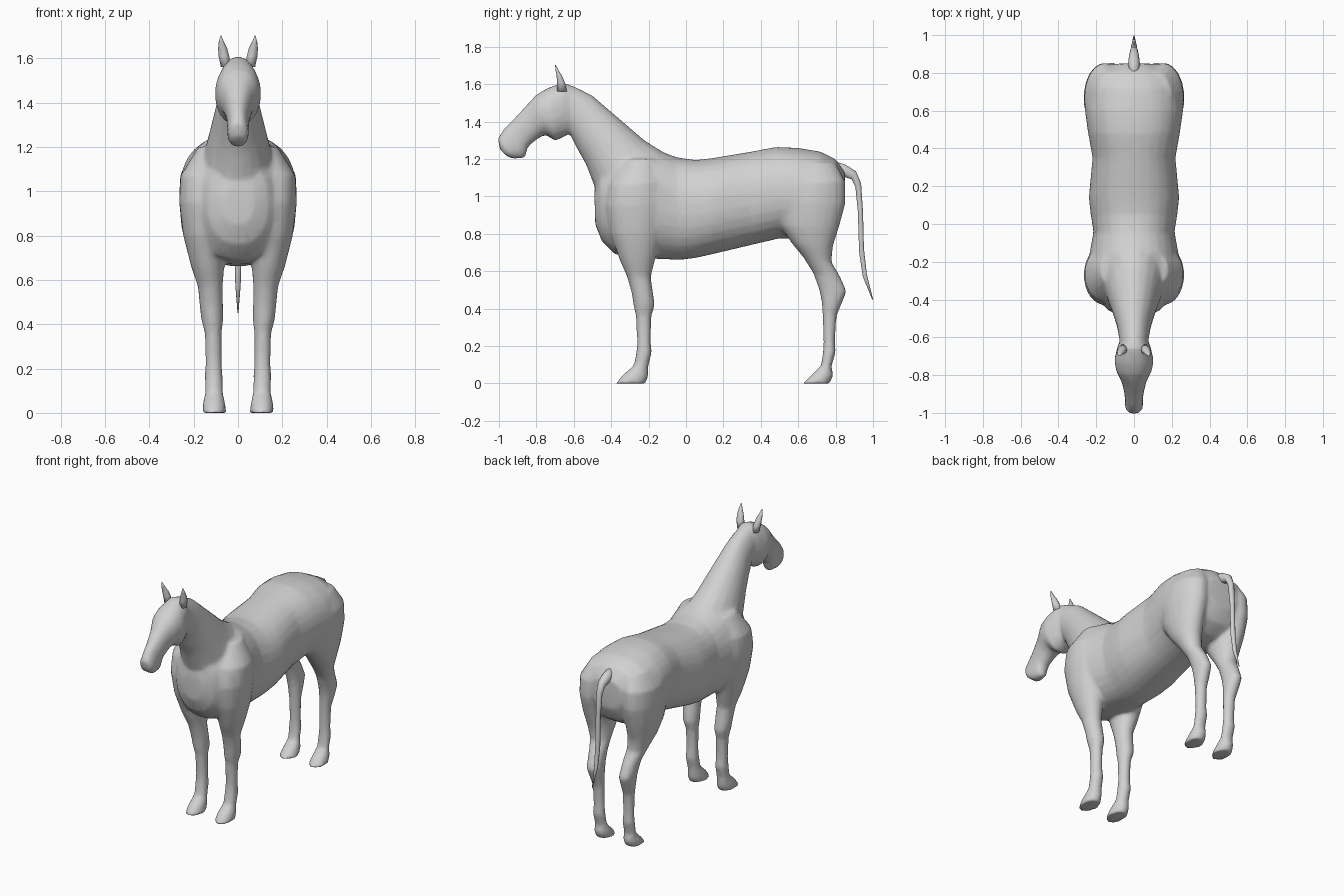
import bpy, bmesh, math
from mathutils import Vector

grey = bpy.data.materials.new("light grey coat")
grey.diffuse_color = (0.64, 0.64, 0.64, 1)


def loft(bm, rows, side=1, n=20, power=2.0):
    """Skin rings; each row is y, z of two opposite edge points, half width, centre x."""
    rings = []
    for ya, za, yb, zb, w, *cx in rows:
        a, b = Vector((0, ya, za)), Vector((0, yb, zb))
        mid, half = (a + b) / 2, (a - b) / 2
        x0 = side * cx[0] if cx else 0
        ring = []
        for i in range(n):
            t = 2 * math.pi * (i + 0.5) / n
            c, s = math.cos(t), math.sin(t)
            p = mid + half * math.copysign(abs(c) ** (2 / power), c)
            p.x = x0 + w * math.copysign(abs(s) ** (2 / power), s)
            ring.append(bm.verts.new(p))
        rings.append(ring)
    faces = [bm.faces.new(rings[0]), bm.faces.new(rings[-1][::-1])]
    for r, q in zip(rings, rings[1:]):
        for i in range(n):
            j = (i + 1) % n
            faces.append(bm.faces.new((r[i], q[i], q[j], r[j])))
    bmesh.ops.recalc_face_normals(bm, faces=faces)


def finish(bm, name):
    mesh = bpy.data.meshes.new(name)
    bm.to_mesh(mesh)
    bm.free()
    mesh.materials.append(grey)
    ob = bpy.data.objects.new(name, mesh)
    bpy.context.collection.objects.link(ob)
    for p in mesh.polygons:
        p.use_smooth = True
    return ob


# Barrel: top edge, bottom edge, half width
torso = [
    (-0.49, 1.03, -0.485, 0.85, 0.07), (-0.46, 1.14, -0.45, 0.76, 0.14),
    (-0.38, 1.20, -0.38, 0.69, 0.20), (-0.25, 1.25, -0.27, 0.67, 0.235),
    (-0.15, 1.245, -0.15, 0.665, 0.235), (-0.05, 1.21, -0.03, 0.66, 0.215),
    (0.05, 1.195, 0.05, 0.67, 0.23), (0.14, 1.205, 0.14, 0.69, 0.24),
    (0.35, 1.24, 0.35, 0.74, 0.22), (0.48, 1.265, 0.50, 0.775, 0.245),
    (0.60, 1.26, 0.62, 0.77, 0.262), (0.72, 1.24, 0.72, 0.79, 0.25),
    (0.80, 1.20, 0.80, 0.84, 0.20), (0.85, 1.13, 0.845, 0.93, 0.11),
]
# Neck: crest, throat, half width
neck = [
    (0.0, 1.19, -0.25, 0.80, 0.18), (-0.12, 1.238, -0.45, 0.90, 0.18),
    (-0.22, 1.30, -0.485, 1.04, 0.15), (-0.38, 1.437, -0.535, 1.17, 0.115),
    (-0.50, 1.54, -0.585, 1.26, 0.09), (-0.60, 1.59, -0.63, 1.35, 0.077),
    (-0.68, 1.59, -0.68, 1.36, 0.07),
]
# Head: brow line, jaw line, half width
head = [
    (-0.59, 1.585, -0.58, 1.42, 0.05), (-0.66, 1.61, -0.62, 1.335, 0.085),
    (-0.74, 1.58, -0.70, 1.295, 0.105), (-0.80, 1.545, -0.75, 1.33, 0.095),
    (-0.86, 1.48, -0.79, 1.31, 0.068), (-0.92, 1.415, -0.845, 1.265, 0.053),
    (-0.975, 1.36, -0.86, 1.205, 0.048), (-1.007, 1.31, -0.92, 1.20, 0.048),
    (-0.995, 1.25, -0.95, 1.21, 0.035),
]
# Legs: front edge, back edge, half width, centre x
front_leg = [
    (-0.375, 0.0, -0.215, 0.0, 0.056, 0.108), (-0.34, 0.045, -0.20, 0.045, 0.05, 0.108),
    (-0.28, 0.095, -0.202, 0.09, 0.040, 0.108), (-0.265, 0.17, -0.182, 0.17, 0.041, 0.11),
    (-0.262, 0.22, -0.188, 0.22, 0.036, 0.11), (-0.268, 0.36, -0.185, 0.36, 0.038, 0.112),
    (-0.282, 0.42, -0.166, 0.42, 0.050, 0.116), (-0.29, 0.48, -0.175, 0.48, 0.053, 0.12),
    (-0.315, 0.57, -0.188, 0.57, 0.056, 0.125), (-0.355, 0.66, -0.165, 0.66, 0.075, 0.137),
    (-0.405, 0.80, -0.13, 0.80, 0.096, 0.152), (-0.43, 0.95, -0.11, 0.95, 0.108, 0.158),
    (-0.41, 1.07, -0.12, 1.07, 0.108, 0.153), (-0.33, 1.20, -0.15, 1.20, 0.07, 0.11),
]
hind_leg = [
    (0.625, 0.0, 0.77, 0.0, 0.056, 0.108), (0.67, 0.045, 0.788, 0.045, 0.05, 0.108),
    (0.722, 0.095, 0.778, 0.09, 0.040, 0.108), (0.732, 0.17, 0.802, 0.17, 0.040, 0.11),
    (0.735, 0.22, 0.797, 0.22, 0.035, 0.11), (0.73, 0.36, 0.805, 0.36, 0.037, 0.112),
    (0.725, 0.44, 0.838, 0.44, 0.046, 0.117), (0.71, 0.505, 0.86, 0.49, 0.048, 0.12),
    (0.68, 0.59, 0.825, 0.57, 0.052, 0.126), (0.63, 0.67, 0.778, 0.65, 0.065, 0.138),
    (0.565, 0.75, 0.785, 0.73, 0.083, 0.15), (0.505, 0.84, 0.82, 0.84, 0.098, 0.158),
    (0.48, 0.96, 0.853, 0.96, 0.11, 0.157), (0.49, 1.07, 0.852, 1.08, 0.11, 0.152),
    (0.54, 1.18, 0.80, 1.18, 0.08, 0.12),
]

# Body: all lofts fused into one smooth skin
bm = bmesh.new()
loft(bm, torso, n=28, power=2.25)
loft(bm, neck)
loft(bm, head, power=2.2)
for side in (1, -1):
    loft(bm, front_leg, side)
    loft(bm, hind_leg, side)
body = finish(bm, "horse_body")
fuse = body.modifiers.new("fuse", 'REMESH')
fuse.mode, fuse.voxel_size, fuse.use_smooth_shade = 'VOXEL', 0.011, True
relax = body.modifiers.new("relax", 'SMOOTH')
relax.factor, relax.iterations = 0.5, 7
thin = body.modifiers.new("thin", 'DECIMATE')
thin.ratio = 0.15

# Tail: outer edge, inner edge, half width
bm = bmesh.new()
loft(bm, [
    (0.77, 1.20, 0.78, 1.10, 0.03), (0.855, 1.17, 0.84, 1.105, 0.032),
    (0.91, 1.135, 0.885, 1.09, 0.025), (0.937, 1.07, 0.905, 1.05, 0.02),
    (0.947, 0.92, 0.918, 0.92, 0.016), (0.952, 0.72, 0.925, 0.70, 0.016),
    (0.968, 0.58, 0.945, 0.57, 0.012), (1.0, 0.45, 0.995, 0.45, 0.002),
], n=10)
finish(bm, "tail")

# Ears
for side, label in ((1, "left"), (-1, "right")):
    bm = bmesh.new()
    loft(bm, [
        (-0.69, 1.56, -0.635, 1.56, 0.022, 0.055), (-0.69, 1.61, -0.645, 1.605, 0.024, 0.063),
        (-0.693, 1.645, -0.66, 1.64, 0.021, 0.069), (-0.698, 1.675, -0.678, 1.67, 0.012, 0.075),
        (-0.70, 1.703, -0.696, 1.703, 0.002, 0.077),
    ], side, n=10)
    finish(bm, label + "_ear")
